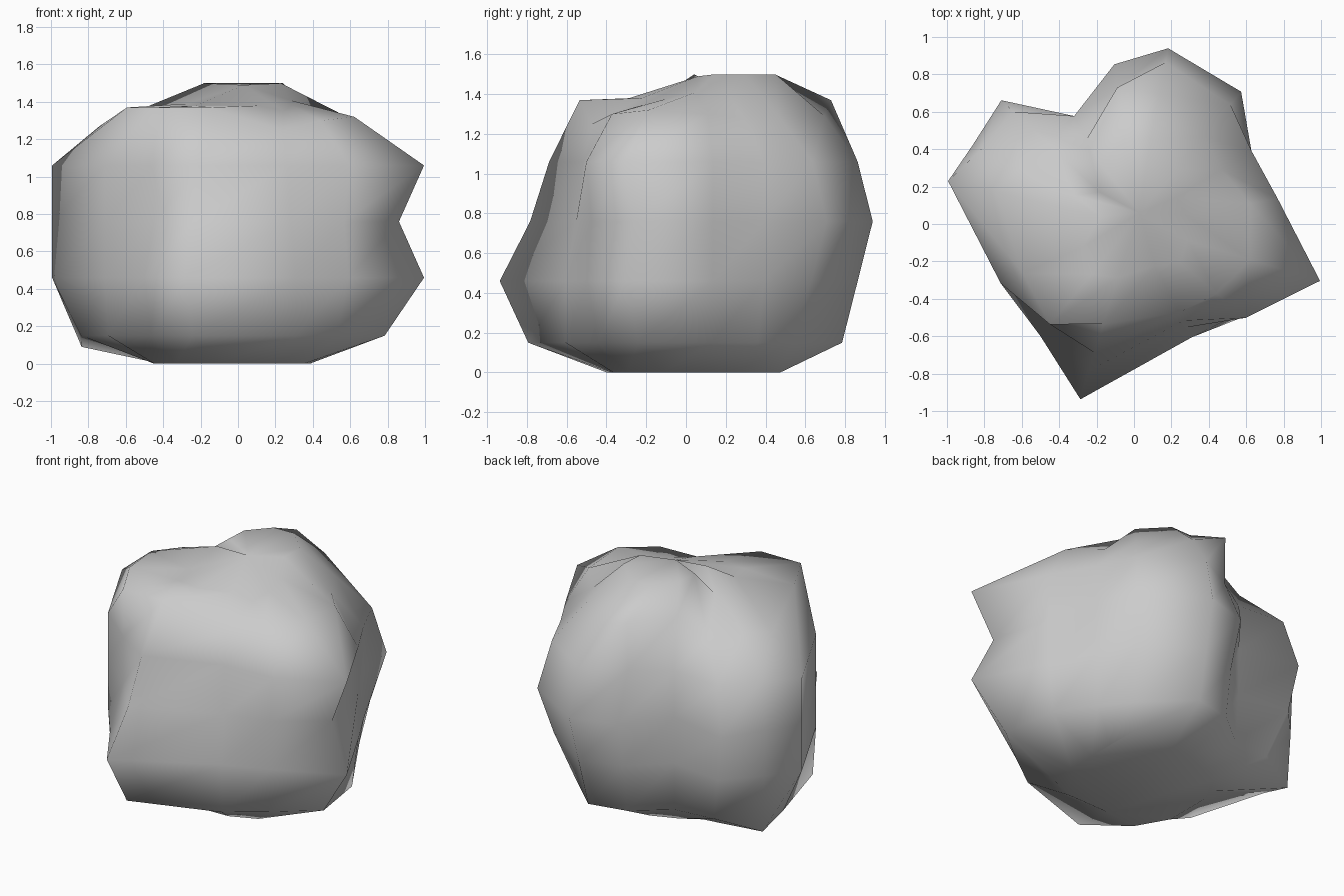
import bpy, bmesh
from math import radians, cos, sin

# Bearings of the boulder's corners and hollows, shared by every layer
BEARINGS = [-17, 10, 32, 51, 79, 97, 119, 137, 154, 167, 204, 230, 253, 297, 320]

# Each layer: height, then the reach along each bearing
LAYERS = [
    (0.00, [.40, .39, .46, .61, .46, .45, .44, .46, .46, .46, .49, .52, .39, .41, .46]),
    (0.15, [.82, .74, .68, .68, .80, .74, .64, .78, .93, .86, .76, .72, .83, .68, .69]),
    (0.46, [1.04, .78, .74, .81, .88, .78, .66, .91, .95, 1.02, .78, .78, .98, .68, .77]),
    (0.76, [.90, .78, .74, .91, .957, .86, .66, .97, .96, 1.02, .78, .70, .82, .62, .74]),
    (1.06, [1.04, .78, .74, .82, .88, .73, .66, .88, .91, 1.02, .78, .70, .72, .58, .78]),
    (1.37, [.65, .63, .55, .60, .71, .735, .52, .62, .68, .76, .65, .70, .56, .53, .58]),
    (1.50, [.30, .28, .27, .38, .46, .45, .36, .25, .35, .185, .30, .35, .30, .25, .32]),
]
# Dips in the upper rim and in the crown, by bearing
RIM_DIP = {-17: .05, 10: .07, 32: .09, 51: .08, 79: .08, 119: .02, 137: .12,
           154: .09, 167: .10, 297: .12, 320: .07}
CROWN_DIP = {-17: .12, 10: .09, 154: .10, 204: .11, 230: .12, 253: .12,
             297: .12, 320: .15}


def height(level, bearing):
    if level == 1.37:
        return level - RIM_DIP.get(bearing, 0)
    if level == 1.50:
        return level - CROWN_DIP.get(bearing, 0)
    if level == 0.15 and bearing == 154:    # low back-left toe
        return 0.09
    return level


bm = bmesh.new()
rings = []
for level, reach in LAYERS:
    ring = []
    for b, r in zip(BEARINGS, reach):
        x, y = r * cos(radians(b)), r * sin(radians(b))
        ring.append(bm.verts.new((x, y, height(level, b))))
    rings.append(ring)

# Skin between layers
n = len(BEARINGS)
for low, high in zip(rings, rings[1:]):
    for i in range(n):
        j = (i + 1) % n
        bm.faces.new((low[i], low[j], high[j], high[i]))

# Flat base and crown
bm.faces.new(rings[0][::-1])
peak = bm.verts.new((0.03, 0.06, 1.49))
for i in range(n):
    bm.faces.new((rings[-1][i], rings[-1][(i + 1) % n], peak))

bmesh.ops.recalc_face_normals(bm, faces=bm.faces)
mesh = bpy.data.meshes.new("boulder")
bm.to_mesh(mesh)
bm.free()
for p in mesh.polygons:
    p.use_smooth = True
boulder = bpy.data.objects.new("boulder", mesh)
bpy.context.collection.objects.link(boulder)
